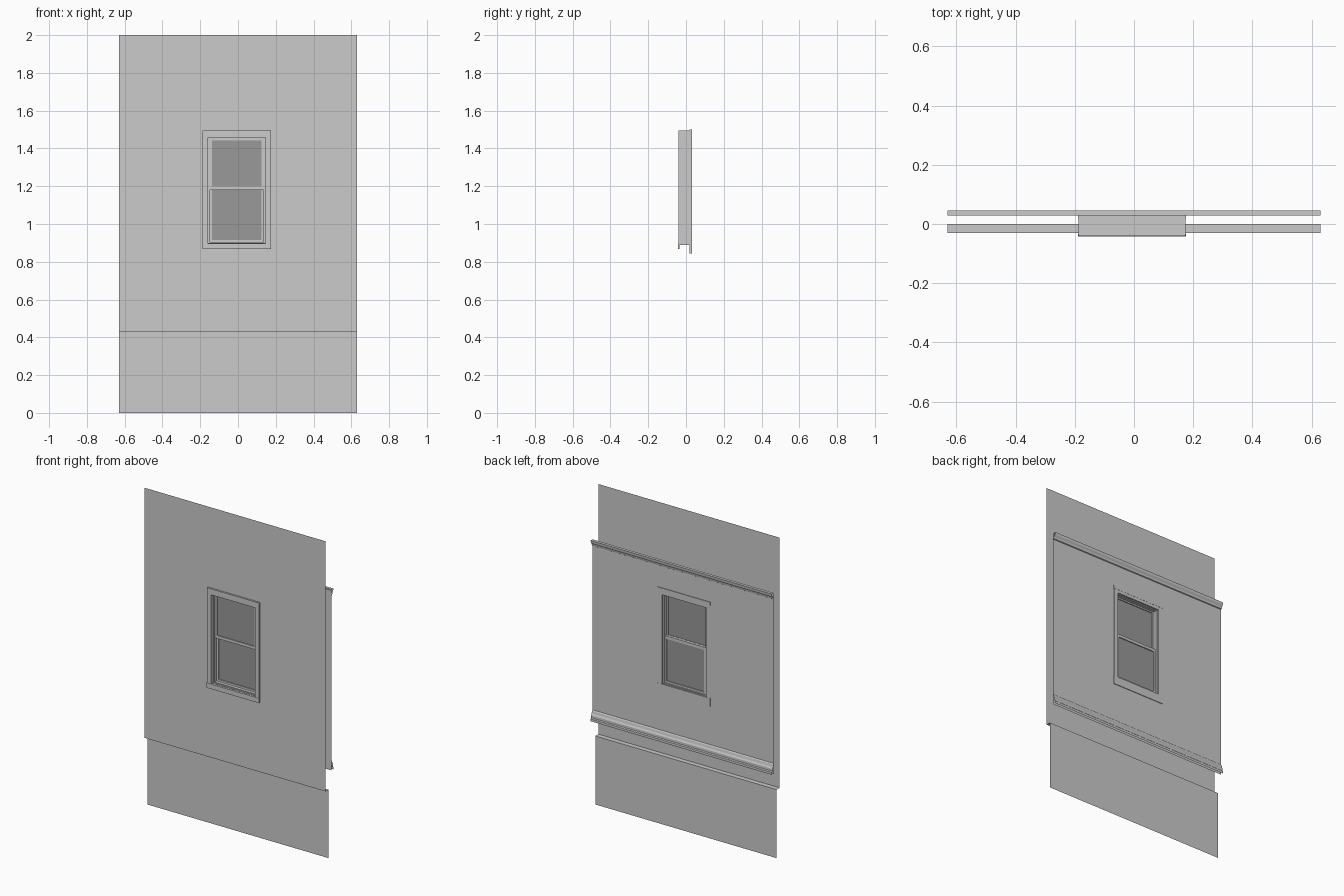
import bpy
import bmesh

cube = bpy.data.objects.get("Cube")
if cube:
    bpy.data.objects.remove(cube, do_unlink=True)


def make_material(name, value):
    mat = bpy.data.materials.new(name)
    mat.use_nodes = True
    colour = (value, value, value, 1)
    mat.diffuse_color = colour
    mat.node_tree.nodes["Principled BSDF"].inputs["Base Color"].default_value = colour
    return mat


PAINT = make_material("light grey paint", 0.6)
GLASS = make_material("dark grey glass", 0.32)


def finish(name, bm, mat):
    mesh = bpy.data.meshes.new(name)
    bm.to_mesh(mesh)
    bm.free()
    mesh.materials.append(mat)
    obj = bpy.data.objects.new(name, mesh)
    bpy.context.collection.objects.link(obj)
    return obj


def box(name, x, y, z, mat=PAINT):
    """Box between the (low, high) pairs of each axis."""
    bm = bmesh.new()
    bmesh.ops.create_cube(bm, size=1)
    for v in bm.verts:
        v.co = [r[0] if c < 0 else r[1] for c, r in zip(v.co, (x, y, z))]
    return finish(name, bm, mat)


def sheet(name, y, x, z, hole=None, facing=-1):
    """Upright flat sheet, with an optional rectangular hole."""
    xs, zs = list(x), list(z)
    if hole:
        xs, zs = sorted(xs + list(hole[0])), sorted(zs + list(hole[1]))
    bm = bmesh.new()
    grid = [[bm.verts.new((px, y, pz)) for pz in zs] for px in xs]
    for i in range(len(xs) - 1):
        for j in range(len(zs) - 1):
            if hole and i == j == 1:
                continue
            quad = [grid[i][j], grid[i + 1][j], grid[i + 1][j + 1], grid[i][j + 1]]
            bm.faces.new(quad if facing < 0 else quad[::-1])
    return finish(name, bm, PAINT)


def moulding(name, profile, x):
    """Open strip swept along x from a (y, z) profile."""
    bm = bmesh.new()
    rows = [[bm.verts.new((px, y, z)) for y, z in profile] for px in x]
    for i in range(len(profile) - 1):
        bm.faces.new((rows[0][i], rows[0][i + 1], rows[1][i + 1], rows[1][i]))
    return finish(name, bm, PAINT)


def frame(name, x, y, z, side, top, bottom):
    """Two stiles and two rails around an opening."""
    box(name + "_right", (x[0], x[0] + side), y, z)
    box(name + "_left", (x[1] - side, x[1]), y, z)
    inner = (x[0] + side, x[1] - side)
    box(name + "_head", inner, y, (z[1] - top, z[1]))
    box(name + "_foot", inner, y, (z[0], z[0] + bottom))


WIDTH = (-0.63, 0.63)
OUT, IN = -0.03, 0.028
OPENING = ((-0.16, 0.147), (0.9, 1.46))

# Walls and foundation
sheet("outer_wall", OUT, WIDTH, (0.43, 2), OPENING)
sheet("inner_wall", IN, WIDTH, (0.54, 1.67), OPENING, facing=1)
sheet("foundation_wall", 0, WIDTH, (0, 0.43))
moulding("foundation_ledge", [(OUT, 0.43), (0, 0.43)], WIDTH)

# Inside crown and baseboard
moulding("crown_moulding", [(IN, 1.635), (0.033, 1.638), (0.036, 1.65),
                            (0.044, 1.66), (0.046, 1.675), (IN, 1.675)], WIDTH)
moulding("baseboard", [(IN, 0.605), (0.033, 0.6), (0.036, 0.585), (0.041, 0.575),
                       (0.041, 0.56), (0.046, 0.555), (0.046, 0.54)], WIDTH)

# Window casing running through both walls
frame("casing", (-0.187, 0.174), (-0.041, 0.031), (0.89, 1.495), 0.028, 0.037, 0.008)
box("outer_sill", (-0.189, 0.176), (-0.043, -0.034), (0.868, 0.898))
box("inner_apron", (-0.189, 0.176), (0.018, 0.032), (0.845, 0.898))
box("inner_head_trim", (-0.189, 0.176), (0.018, 0.032), (1.478, 1.5))

# Jamb stops
frame("jamb_stop", (-0.159, 0.146), (-0.018, 0.02), (0.898, 1.458), 0.01, 0.006, 0.006)

# Sliding sashes: upper one outside, lower one inside
for name, y, z, top, bottom in (
        ("upper_sash", (-0.014, 0.0), (1.18, 1.454), 0.011, 0.018),
        ("lower_sash", (0.001, 0.015), (0.902, 1.198), 0.018, 0.014)):
    x = (-0.15, 0.137)
    frame(name, x, y, z, 0.013, top, bottom)
    mid = (y[0] + y[1]) / 2
    box(name + "_glass", (x[0] + 0.01, x[1] - 0.01), (mid - 0.001, mid + 0.001),
        (z[0] + 0.01, z[1] - 0.01), GLASS)
